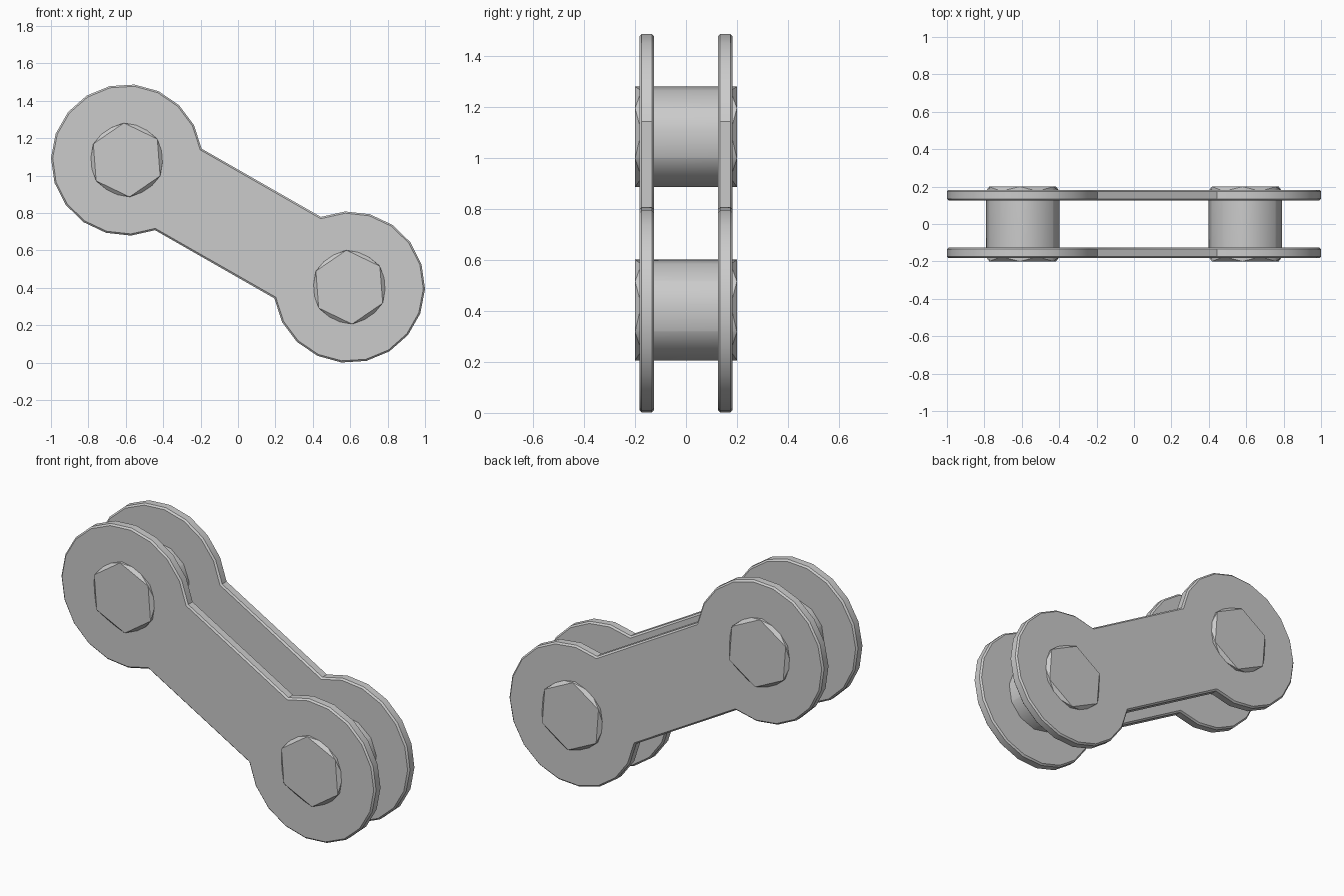
import bpy, bmesh
from math import cos, sin, radians, tau

if "Cube" in bpy.data.objects:
    bpy.data.objects.remove(bpy.data.objects["Cube"])

CX, CZ, MID, R = 0.595, 0.34, 0.744, 0.405
PIN_R = 0.198


def make_object(name, bm, angle):
    bmesh.ops.recalc_face_normals(bm, faces=bm.faces[:])
    me = bpy.data.meshes.new(name)
    bm.to_mesh(me)
    bm.free()
    ob = bpy.data.objects.new(name, me)
    bpy.context.collection.objects.link(ob)
    bpy.ops.object.select_all(action='DESELECT')
    ob.select_set(True)
    bpy.context.view_layer.objects.active = ob
    bpy.ops.object.shade_smooth_by_angle(angle=radians(angle))
    return ob


def link_plate(name, y0, y1):
    # one round end, then the same end turned half way round
    steps = 15
    start, end = radians(8.5), radians(292)
    arc = []
    for i in range(steps + 1):
        a = start + (end - start) * i / steps
        arc.append((-CX + R * cos(a), CZ + R * sin(a)))
    outline = arc + [(-x, -z) for x, z in arc]
    bm = bmesh.new()
    face = bm.faces.new([bm.verts.new((x, y0, MID + z)) for x, z in outline])
    ext = bmesh.ops.extrude_face_region(bm, geom=[face])
    verts = [v for v in ext['geom'] if isinstance(v, bmesh.types.BMVert)]
    bmesh.ops.translate(bm, verts=verts, vec=(0, y1 - y0, 0))
    # narrow chamfer round both rims
    rims = [e for e in bm.edges if abs(e.verts[0].co.y - e.verts[1].co.y) < 1e-5]
    bmesh.ops.bevel(bm, geom=rims, offset=0.009, segments=1, affect='EDGES')
    make_object(name, bm, 40)


def pin(name, x, z):
    # round body closed by slightly raised six-sided caps
    bm = bmesh.new()
    for y, n, turn in ((-0.2, 6, 0.6), (-0.175, 12, 0.1), (0.175, 12, 0.1), (0.2, 6, 0.6)):
        for i in range(n):
            a = turn + tau * i / n
            bm.verts.new((x + PIN_R * cos(a), y, z + PIN_R * sin(a)))
    bmesh.ops.convex_hull(bm, input=bm.verts[:])
    bmesh.ops.dissolve_limit(bm, angle_limit=radians(0.5), verts=bm.verts[:], edges=bm.edges[:])
    make_object(name, bm, 40)


# side plates
link_plate("front_link_plate", -0.183, -0.125)
link_plate("back_link_plate", 0.125, 0.183)

# connecting pins
pin("upper_pin", -CX, MID + CZ)
pin("lower_pin", CX, MID - CZ)
